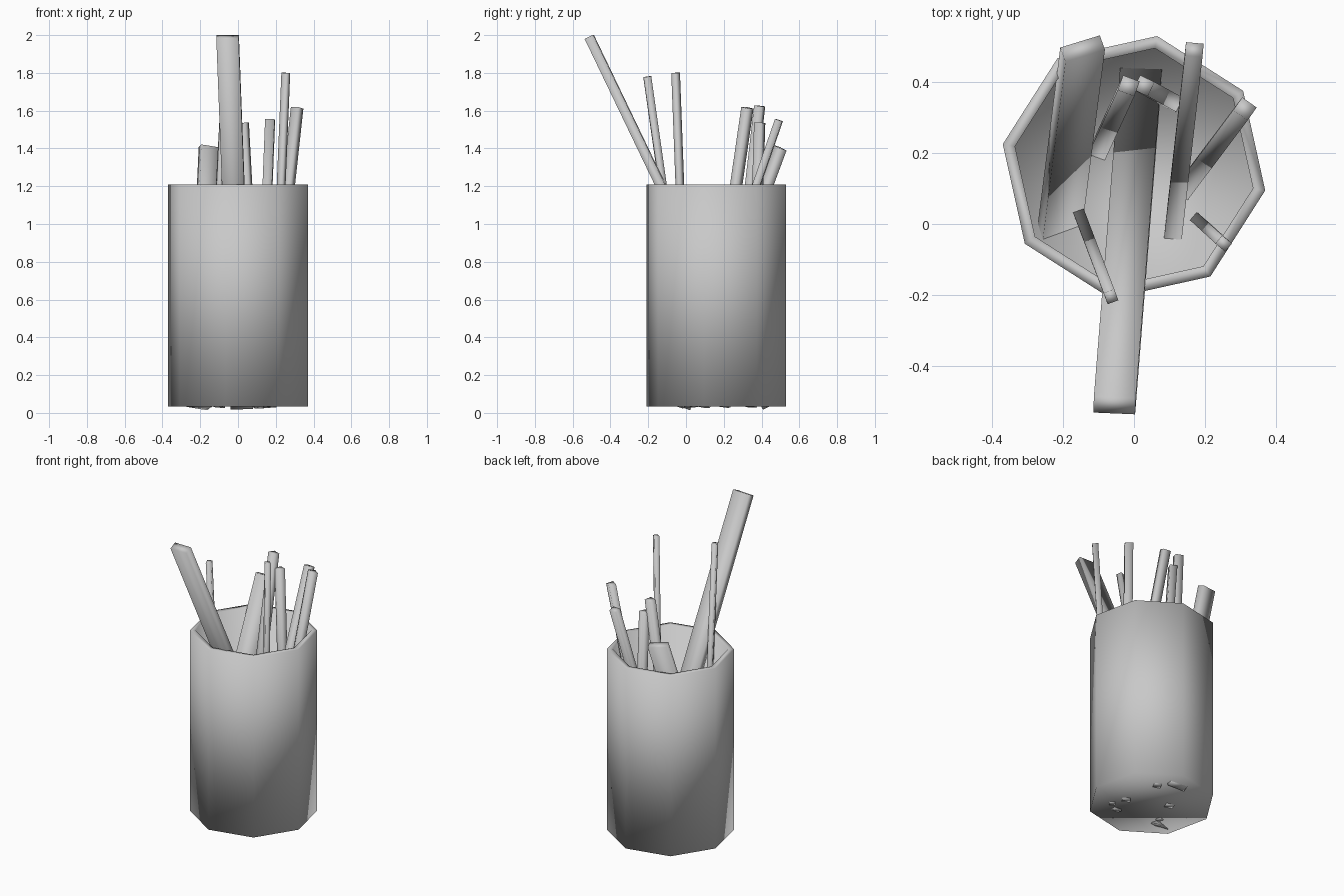
import bpy, bmesh, math
from mathutils import Vector, Matrix

cube = bpy.data.objects.get("Cube")
if cube:
    bpy.data.objects.remove(cube)

# One plain grey for everything
grey = bpy.data.materials.new("plain_grey")
grey.use_nodes = True
grey.diffuse_color = (0.58, 0.58, 0.58, 1)
grey.node_tree.nodes["Principled BSDF"].inputs["Base Color"].default_value = grey.diffuse_color


def finish(name, bm):
    bmesh.ops.recalc_face_normals(bm, faces=bm.faces)
    for face in bm.faces:
        face.smooth = True
    mesh = bpy.data.meshes.new(name)
    bm.to_mesh(mesh)
    bm.free()
    mesh.materials.append(grey)
    obj = bpy.data.objects.new(name, mesh)
    bpy.context.collection.objects.link(obj)
    return obj


def make_cup(radius, bottom, top, wall):
    """Eight-sided cup: outer wall, flat rim, inner wall and floor."""
    bm = bmesh.new()
    inner = radius - wall

    def ring(r, z):
        angles = [math.radians(45 * i - 10) for i in range(8)]
        return [bm.verts.new((r * math.cos(a), 0.16 + r * math.sin(a), z)) for a in angles]

    rings = [ring(radius, bottom), ring(radius, top), ring(inner, top), ring(inner, bottom + wall)]
    for low, high in zip(rings, rings[1:]):
        for i in range(8):
            j = (i + 1) % 8
            bm.faces.new((low[i], low[j], high[j], high[i]))
    bm.faces.new(rings[0])
    bm.faces.new(rings[-1])
    return finish("cup", bm)


def make_stick(name, foot, tip, width, depth, turn):
    """Flat bar from foot to tip; turn is the compass angle of its wide side."""
    foot, tip = Vector(foot), Vector(tip)
    axis = (tip - foot).normalized()
    angle = math.radians(turn)
    side = Vector((math.cos(angle), math.sin(angle), 0))
    side = (side - axis * side.dot(axis)).normalized()
    frame = Matrix((side, axis.cross(side), axis)).transposed().to_4x4()
    size = Matrix.Diagonal((width, depth, (tip - foot).length, 1))
    bm = bmesh.new()
    bmesh.ops.create_cube(bm, size=1, matrix=Matrix.Translation((foot + tip) / 2) @ frame @ size)
    return finish(name, bm)


make_cup(0.376, 0.035, 1.21, 0.035)

# Sticks leaning in the cup, their feet just showing under the floor
make_stick("wide_front_stick", (0.02, 0.43, 0.03), (-0.055, -0.512, 1.99), 0.118, 0.05, -2)
make_stick("wide_back_stick", (-0.21, -0.015, 0.03), (-0.145, 0.495, 1.405), 0.118, 0.045, 20)
make_stick("thin_right_stick", (-0.16, 0.045, 0.03), (-0.065, -0.205, 1.78), 0.032, 0.034, 20)
make_stick("thin_left_stick", (0.18, 0.012, 0.03), (0.253, -0.055, 1.80), 0.03, 0.036, 50)
make_stick("left_stick", (0.14, 0.095, 0.03), (0.313, 0.325, 1.615), 0.05, 0.045, -35)
make_stick("back_left_stick", (0.11, -0.035, 0.03), (0.17, 0.492, 1.55), 0.05, 0.04, -5)
make_stick("back_middle_stick", (-0.1, 0.205, 0.03), (-0.015, 0.39, 1.625), 0.05, 0.045, -20)
make_stick("back_short_stick", (0.11, 0.345, 0.03), (0.028, 0.39, 1.535), 0.045, 0.045, -25)
